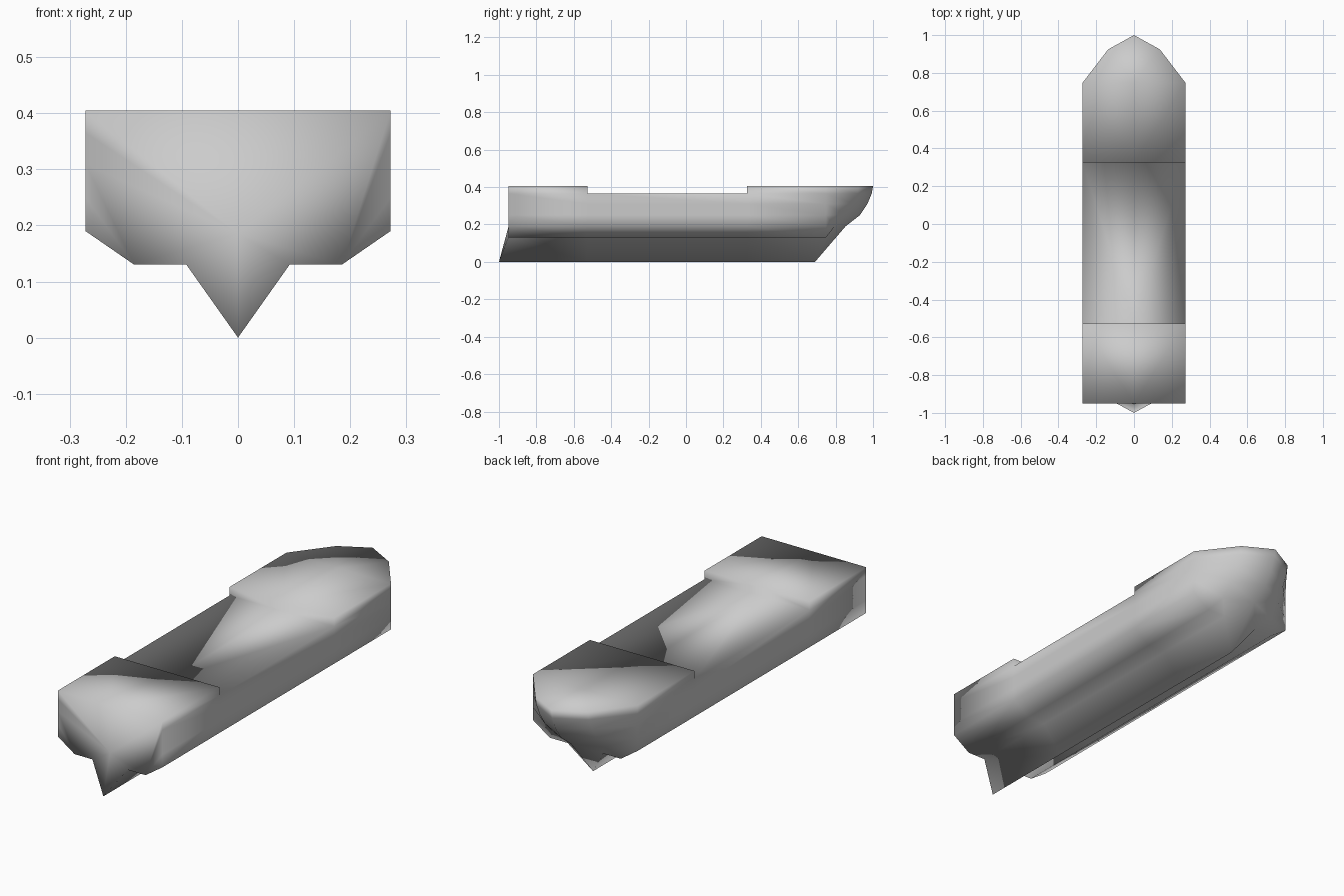
import bpy, bmesh

if "Cube" in bpy.data.objects:
    bpy.data.objects.remove(bpy.data.objects["Cube"])

W, CHINE, FLOOR, LOW, HIGH = 0.272, 0.19, 0.13, 0.365, 0.405
LEVELS = [LOW, 0.31, 0.25, CHINE]
STERN, BOW = -0.95, 0.748

# Bow stem: (height, y on centreline, how far forward the cheek sits)
STEM = [(HIGH, 1.0, 0.70), (LOW, 0.993, 0.69), (0.31, 0.97, 0.65),
        (0.25, 0.93, 0.58), (CHINE, 0.853, 0.45)]

bm = bmesh.new()


def face(pts):
    bm.faces.new([bm.verts.new(p) for p in pts])


def section(y, deck, keel_y):
    """Half cross-section from deck centre round to the keel."""
    pts = [(0, y, deck), (W, y, deck)] + [(W, y, z) for z in LEVELS]
    return pts + [(0.185, y, FLOOR), (0.092, y, FLOOR), (0, keel_y, 0)]


def loft(rows):
    for a, b in zip(rows, rows[1:]):
        for i in range(len(a) - 1):
            face([a[i], a[i + 1], b[i + 1], b[i]])


for side in (1, -1):
    def m(pts):
        return [(side * x, y, z) for x, y, z in pts]

    # Main hull with the stepped-down middle deck
    rows = [m(section(*s)) for s in (
        (STERN, HIGH, -1.0), (-0.527, HIGH, -0.527), (-0.527, LOW, -0.527),
        (0.326, LOW, 0.326), (0.326, HIGH, 0.326), (BOW, HIGH, 0.69))]
    loft(rows)

    # Transom and the raked back of the keel
    apex = (0, STERN, 0.185)
    face(rows[0][:-1] + [apex])
    face([apex, rows[0][-2], rows[0][-1]])

    # Curved bow: side edge, cheek, stem
    edge = m([(W, BOW, z) for z, _, _ in STEM])
    cheek = m([(0.137, BOW + (y - BOW) * f, z) for z, y, f in STEM])
    stem = m([(0, y, z) for z, y, _ in STEM])
    loft([edge, cheek, stem])
    face([rows[-1][0], edge[0], cheek[0], stem[0]])

    # Underside of the bow
    chine, foot, keel = rows[-1][-3:]
    for tri in ((edge[-1], chine, cheek[-1]), (chine, foot, cheek[-1]),
                (foot, stem[-1], cheek[-1]), (foot, keel, stem[-1])):
        face(tri)

bmesh.ops.remove_doubles(bm, verts=bm.verts[:], dist=0.0005)
bmesh.ops.recalc_face_normals(bm, faces=bm.faces[:])
for f in bm.faces:
    f.smooth = True

mesh = bpy.data.meshes.new("boat_hull")
bm.to_mesh(mesh)
bm.free()
bpy.context.collection.objects.link(bpy.data.objects.new("boat_hull", mesh))
